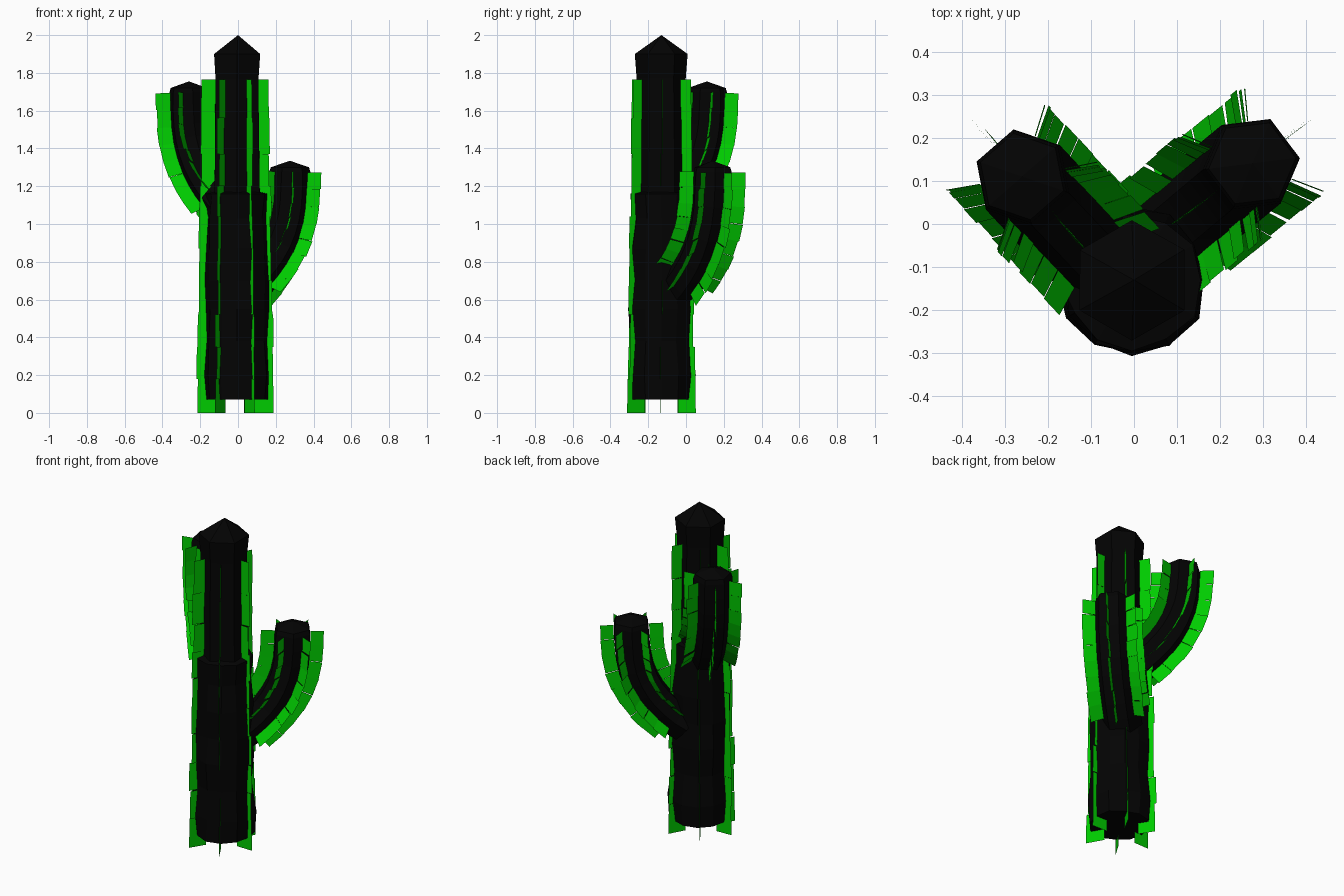
import bpy, bmesh, math, random
from mathutils import Vector

if "Cube" in bpy.data.objects:
    bpy.data.objects.remove(bpy.data.objects["Cube"])

random.seed(4)
UP = Vector((0, 0, 1))


def material(name, colour):
    m = bpy.data.materials.new(name)
    m.diffuse_color = colour
    m.use_nodes = True
    m.node_tree.nodes["Principled BSDF"].inputs["Base Color"].default_value = m.diffuse_color
    return m


BLACK = material("dark_body", (0.001, 0.001, 0.001, 1))
GREEN = material("green_ribs", (0.0, 0.6, 0.0, 1))


def finish(name, bm, mat):
    mesh = bpy.data.meshes.new(name)
    bm.to_mesh(mesh)
    bm.free()
    mesh.materials.append(mat)
    bpy.context.collection.objects.link(bpy.data.objects.new(name, mesh))


def frames(path, azimuth):
    """Centre, outward normal and sideways axis at each path point."""
    side = Vector((-math.sin(azimuth), math.cos(azimuth), 0))
    result = []
    for i, p in enumerate(path):
        t = (path[min(i + 1, len(path) - 1)] - path[max(i - 1, 0)]).normalized()
        result.append((p, side.cross(t).normalized(), side))
    return result


def at(frame, angle, r):
    p, out, side = frame
    return p + (out * math.cos(angle) + side * math.sin(angle)) * r


def body(name, frs, radii, apex, sides=6, wobble=0.0):
    """Many-sided tube with a pointed cap; its edges lie between the ribs."""
    bm = bmesh.new()
    rings = []
    for f, r in zip(frs, radii):
        rings.append([bm.verts.new(at(f, math.radians(30 + 360 / sides * k),
                                      r + random.uniform(-wobble, wobble)))
                      for k in range(sides)])
    for a, b in zip(rings, rings[1:]):
        for k in range(sides):
            n = (k + 1) % sides
            bm.faces.new((a[k], a[n], b[n], b[k]))
    bm.faces.new(rings[0][::-1])
    tip = bm.verts.new(apex)
    for k in range(sides):
        bm.faces.new((rings[-1][k], rings[-1][(k + 1) % sides], tip))
    finish(name, bm, BLACK)


def ribs(name, frs, inner, outers, wobble):
    """Six rows of thin radial plates, each plate slightly uneven."""
    bm = bmesh.new()
    for k in range(6):
        for i in range(len(frs) - 1):
            ang = math.radians(60 * k + random.uniform(-2, 2))
            d = random.uniform(-wobble, wobble)
            quad = (at(frs[i], ang, inner), at(frs[i], ang, outers[i] + d),
                    at(frs[i + 1], ang, outers[i + 1] + d), at(frs[i + 1], ang, inner))
            bm.faces.new([bm.verts.new(v) for v in quad])
    finish(name, bm, GREEN)


# Upper trunk: six-sided neck with a flared pointed cap
def trunk_part(name, profile, apex, sides, wobble):
    path = [Vector((-0.005, -0.13, z)) for z, _ in profile]
    body(name, frames(path, 0), [r for _, r in profile],
         Vector((0, -0.13, apex)), sides, wobble)


trunk_part("upper_trunk", [(1.1, .14), (1.4, .135), (1.77, .13), (1.9, .14)], 2.0, 6, 0.002)

# Lower trunk: rounder and lumpy
trunk_part("lower_trunk", [(0.07, .168), (0.2, .175), (0.38, .163), (0.55, .172),
                           (0.7, .163), (0.87, .168), (1.03, .16), (1.16, .16)],
           1.2, 12, 0.009)

# Trunk ribs
heights = [0, 0.18, 0.35, 0.52, 0.7, 0.87, 1.04, 1.2, 1.37, 1.56, 1.765]
rib_path = [Vector((-0.015, -0.13, z)) for z in heights]
ribs("trunk_ribs", frames(rib_path, 0), 0.1,
     [0.205 - 0.016 * z for z in heights], 0.006)

# Arms: the same curve used twice, (distance out, height above arm base)
curve = [(0, 0), (.065, .045), (.125, .1), (.175, .155), (.218, .215), (.255, .285),
         (.282, .36), (.298, .44), (.305, .53), (.308, .615)]
for name, start, degrees, rib_degrees, base in (
        ("right_arm", (0.037, -0.055), 39.5, 37, 0.66),
        ("left_arm", (-0.05, -0.115), 133, 131, 1.08)):
    az = math.radians(degrees)
    out = Vector((math.cos(az), math.sin(az), 0))
    root = Vector((start[0], start[1], base))
    path = [root + out * d + UP * h for d, h in curve]
    body_path = path + [path[-1] + UP * 0.025]
    rib_az = math.radians(rib_degrees)
    body(name, frames(body_path, rib_az), [0.114] * (len(path) - 1) + [0.11, 0.102],
         path[-1] + UP * 0.06)
    ribs(name + "_ribs", frames(path, rib_az)[1:], 0.1, [0.177] * len(path), 0.003)
